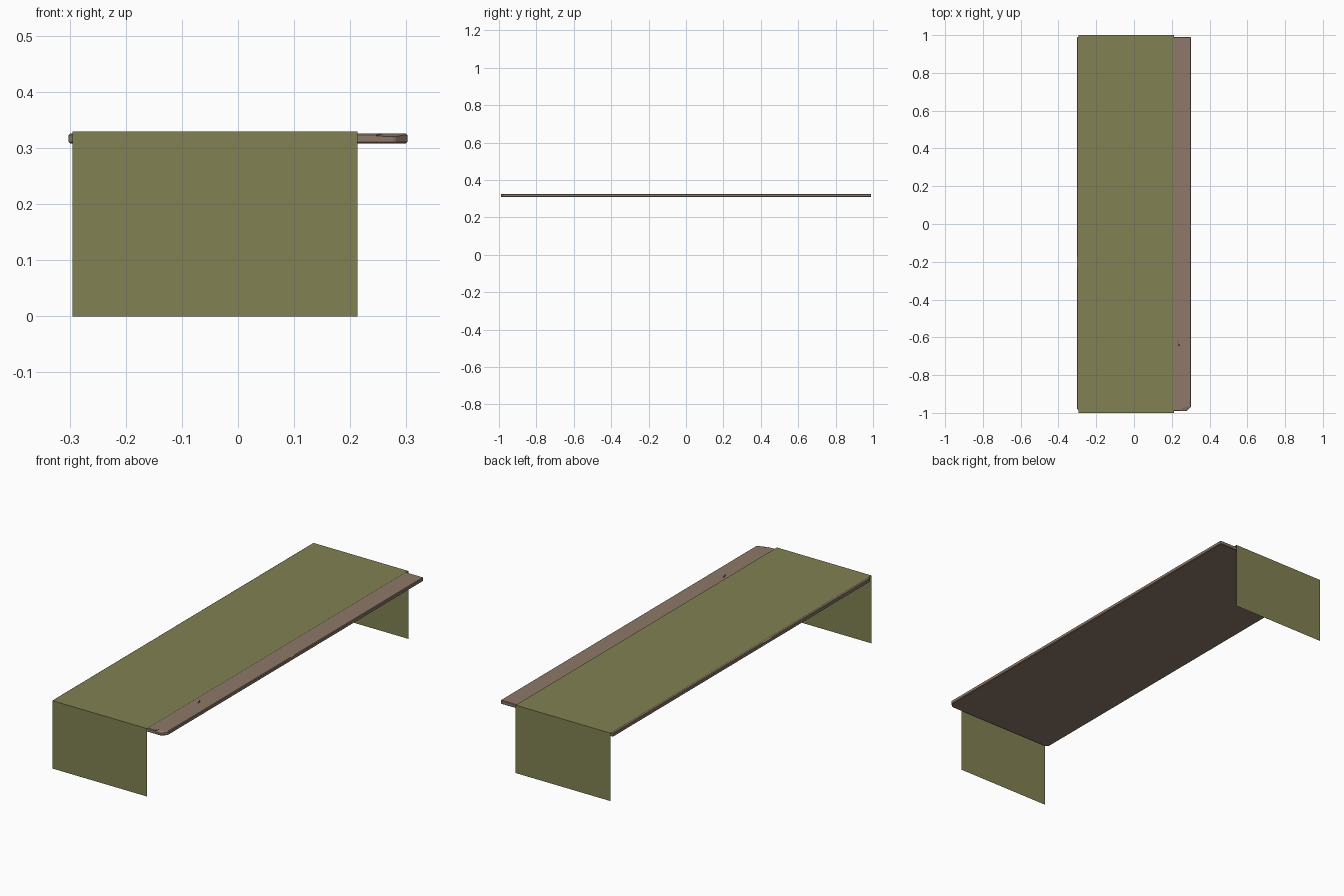
import bpy, bmesh
from mathutils import Matrix, Euler

if "Cube" in bpy.data.objects:
    bpy.data.objects.remove(bpy.data.objects["Cube"])


def material(name, rgb):
    m = bpy.data.materials.new(name)
    m.diffuse_color = (*rgb, 1)
    m.use_nodes = True
    m.node_tree.nodes["Principled BSDF"].inputs["Base Color"].default_value = m.diffuse_color
    return m


def make_object(name, bm, mat=None):
    bmesh.ops.recalc_face_normals(bm, faces=bm.faces)
    me = bpy.data.meshes.new(name)
    bm.to_mesh(me)
    bm.free()
    ob = bpy.data.objects.new(name, me)
    bpy.context.collection.objects.link(ob)
    if mat:
        me.materials.append(mat)
    return ob


def extrude_profile(name, pts, vec, mat, closed):
    bm = bmesh.new()
    vs = [bm.verts.new(p) for p in pts]
    if closed:
        geom = [bm.faces.new(vs)]
        ext = bmesh.ops.extrude_face_region(bm, geom=geom)["geom"]
    else:
        geom = [bm.edges.new(e) for e in zip(vs, vs[1:])]
        ext = bmesh.ops.extrude_edge_only(bm, edges=geom)["geom"]
    bmesh.ops.translate(bm, vec=vec, verts=[g for g in ext if isinstance(g, bmesh.types.BMVert)])
    return make_object(name, bm, mat)


wood = material("wood", (0.27, 0.19, 0.14))
fabric = material("fabric", (0.22, 0.22, 0.085))

# Plank: outline with worn corners, bevelled all round
X, Y = 0.302, 0.99
outline = [(-X + 0.012, -Y), (X - 0.022, -Y), (X, -Y + 0.022), (X, Y - 0.004),
           (X - 0.004, Y), (-X + 0.004, Y), (-X, Y - 0.004), (-X, -Y + 0.012)]
plank = extrude_profile("plank", [(x, y, 0.308) for x, y in outline],
                        (0, 0, 0.018), wood, True)
bev = plank.modifiers.new("worn_edges", "BEVEL")
bev.width = 0.005
bev.segments = 1

# Chips and a gouge cut into the plank: position, rotation, size
chips = [((0.306, 0.012, 0.334), (0.12, 0.45, 0.15), (0.04, 0.07, 0.02)),
         ((0.232, -0.622, 0.329), (0.3, 0.0, 0.32), (0.004, 0.05, 0.012)),
         ((0.290, -0.975, 0.334), (0.2, 0.2, -0.6), (0.05, 0.09, 0.02)),
         ((-0.310, -0.17, 0.331), (0.0, -0.5, 0.05), (0.02, 0.12, 0.02))]
for i, (loc, rot, size) in enumerate(chips):
    bm = bmesh.new()
    mat = Matrix.LocRotScale(loc, Euler(rot), size)
    bmesh.ops.create_cube(bm, size=1, matrix=mat)
    cutter = make_object(f"chip_cutter_{i}", bm, wood)
    cutter.hide_render = True
    cutter.hide_set(True)
    cut = plank.modifiers.new(f"chip_{i}", "BOOLEAN")
    cut.operation = "DIFFERENCE"
    cut.solver = "EXACT"
    cut.object = cutter

# Cloth: a single sheet over the top, hanging to the floor at both ends
path = [(-0.295, -1, 0), (-0.295, -1, 0.329), (-0.295, 1, 0.329), (-0.295, 1, 0)]
extrude_profile("cloth_runner", path, (0.508, 0, 0), fabric, False)
